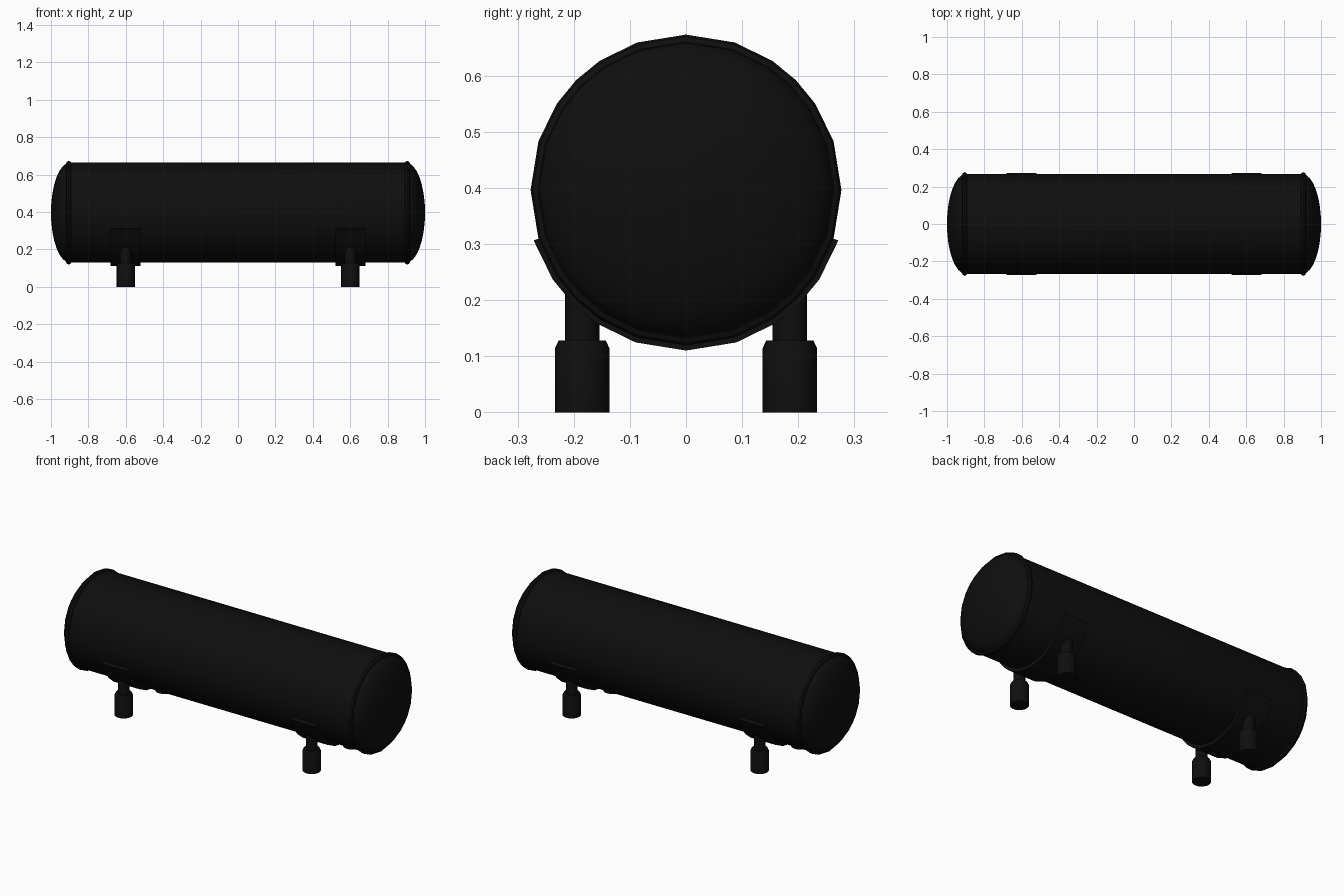
import bpy, bmesh
from math import sin, cos, pi, radians
from mathutils import Vector

cube = bpy.data.objects.get("Cube")
if cube:
    bpy.data.objects.remove(cube, do_unlink=True)

AXIS_Z = 0.396
QUADRANT = [0, 18.3, 33.8, 45, 56.2, 71.7]
ANGLES = [radians(q * 90 + a) for q in range(4) for a in QUADRANT]

black = bpy.data.materials.new("matte black")
black.use_nodes = True
colour = (0.0045, 0.0045, 0.0045, 1)
black.diffuse_color = colour
bsdf = black.node_tree.nodes["Principled BSDF"]
bsdf.inputs["Base Color"].default_value = colour
bsdf.inputs["Roughness"].default_value = 0.8


def finish(name, bm):
    bmesh.ops.recalc_face_normals(bm, faces=bm.faces)
    mesh = bpy.data.meshes.new(name)
    bm.to_mesh(mesh)
    bm.free()
    mesh.materials.append(black)
    obj = bpy.data.objects.new(name, mesh)
    bpy.context.collection.objects.link(obj)
    bpy.ops.object.select_all(action='DESELECT')
    obj.select_set(True)
    bpy.context.view_layer.objects.active = obj
    bpy.ops.object.shade_smooth_by_angle(angle=radians(35))
    return obj


def loft(name, sections, closed=False):
    """Skin a row of equal point loops; cap the ends unless closed."""
    bm = bmesh.new()
    loops = [[bm.verts.new(p) for p in s] for s in sections]
    n = len(loops[0])
    pairs = list(zip(loops, loops[1:]))
    if closed:
        pairs.append((loops[-1], loops[0]))
    for a, b in pairs:
        for i in range(n):
            j = (i + 1) % n
            bm.faces.new((a[i], a[j], b[j], b[i]))
    if not closed:
        bm.faces.new(loops[0])
        bm.faces.new(loops[-1])
    return finish(name, bm)


def tank_loop(x, r):
    return [Vector((x, r * sin(a), AXIS_Z + r * cos(a))) for a in ANGLES]


# Tank shell with elliptical domed ends
R, STRAIGHT, DOME = 0.267, 0.9, 0.1
dome = [(STRAIGHT + DOME * sin(t), R * cos(t))
        for t in [i / 8 * pi / 2 for i in range(8)]]
dome.append((STRAIGHT + DOME, 0.02))
profile = [(-x, r) for x, r in reversed(dome)] + dome
loft("tank_shell", [tank_loop(x, r) for x, r in profile])

# Weld beads where the ends meet the shell
for side, label in ((1, "left"), (-1, "right")):
    bead = [(side * 0.905 + 0.014 * cos(t), 0.264 + 0.013 * sin(t))
            for t in [i * pi / 4 for i in range(8)]]
    loft(label + "_weld_bead", [tank_loop(x, r) for x, r in bead], closed=True)

# Curved saddle plates under the tank, each with two feet
ARC = [a for a in ANGLES if radians(108) < a < radians(252)]
for side, label in ((1, "left"), (-1, "right")):
    cx = side * 0.602
    sections = []
    for a in ARC:
        sections.append([Vector((cx + dx, r * sin(a), AXIS_Z + r * cos(a)))
                         for dx, r in ((-0.08, 0.258), (0.08, 0.258),
                                       (0.08, 0.286), (-0.08, 0.286))])
    loft(label + "_saddle", sections)

    for y, place in ((-0.185, "front"), (0.185, "back")):
        # Chamfered foot and narrower pin as one turned profile
        turned = [(0, 0.0485), (0.114, 0.0485), (0.128, 0.042),
                  (0.128, 0.031), (0.215, 0.031)]
        rings = [[Vector((side * 0.6 + r * cos(k * pi / 10),
                          y + r * sin(k * pi / 10), z)) for k in range(20)]
                 for z, r in turned]
        loft(f"{label}_{place}_foot", rings)
